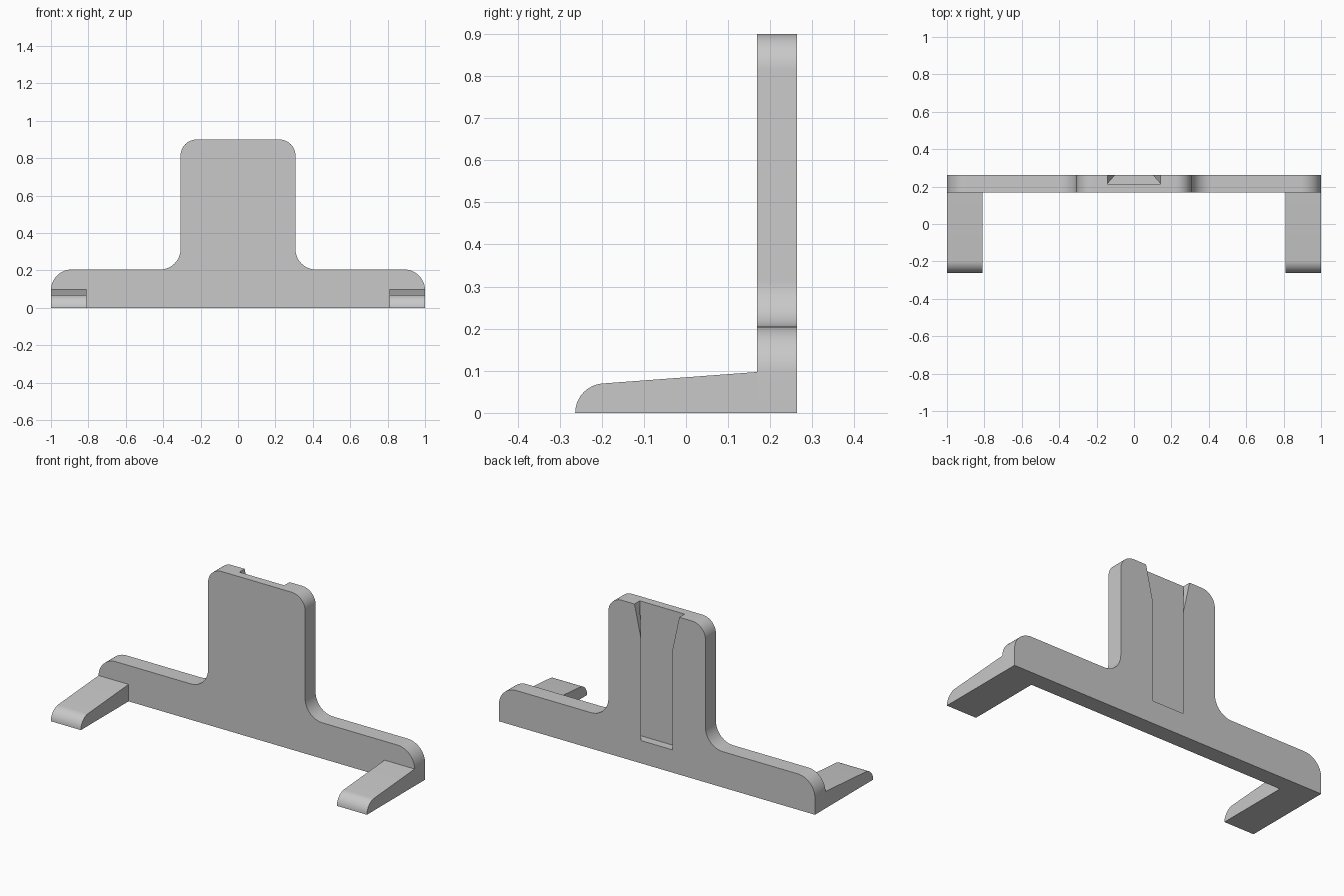
import bpy, bmesh, math
from mathutils import Vector

if "Cube" in bpy.data.objects:
    bpy.data.objects.remove(bpy.data.objects["Cube"])

FRONT, BACK = 0.168, 0.263
HEIGHT = 0.9

# Single plain grey
grey = bpy.data.materials.new("plain grey")
grey.use_nodes = True
colour = (0.58, 0.58, 0.58, 1)
grey.diffuse_color = colour
grey.node_tree.nodes["Principled BSDF"].inputs["Base Color"].default_value = colour


def make_object(name, bm):
    bmesh.ops.recalc_face_normals(bm, faces=bm.faces)
    mesh = bpy.data.meshes.new(name)
    bm.to_mesh(mesh)
    bm.free()
    obj = bpy.data.objects.new(name, mesh)
    bpy.context.collection.objects.link(obj)
    mesh.materials.append(grey)
    return obj


def extrude(name, points, offset):
    bm = bmesh.new()
    face = bm.faces.new([bm.verts.new(p) for p in points])
    moved = bmesh.ops.extrude_face_region(bm, geom=[face])["geom"]
    bmesh.ops.translate(bm, vec=offset,
                        verts=[g for g in moved if isinstance(g, bmesh.types.BMVert)])
    return make_object(name, bm)


def arc(cx, cz, rx, rz, start, end, steps=12):
    angles = [math.radians(start + (end - start) * i / steps) for i in range(steps + 1)]
    return [(cx + rx * math.cos(a), cz + rz * math.sin(a)) for a in angles]


def select_only(obj):
    bpy.ops.object.select_all(action='DESELECT')
    obj.select_set(True)
    bpy.context.view_layer.objects.active = obj


# Upright plate: low bar with a rounded tower, mirrored about the centre
half = [(1, 0)]
half += arc(0.89, 0.095, 0.11, 0.11, 0, 90)
half += arc(0.417, 0.315, 0.11, 0.11, 270, 180)
half += arc(0.222, HEIGHT - 0.085, 0.085, 0.085, 0, 90)
outline = half + [(-x, z) for x, z in reversed(half)]
plate = extrude("upright_plate", [(x, FRONT, z) for x, z in outline],
                Vector((0, BACK - FRONT, 0)))

# Dovetail slot in the back, flaring open at the top
bm = bmesh.new()
floor_half, floor_y = 0.142, 0.215
rings = []
for z, opening in ((0.13, 0.1), (0.71, 0.1), (HEIGHT, 0.142), (0.95, 0.142)):
    side = [(floor_half, floor_y), (opening, BACK), (opening, 0.3)]
    ring = [(-x, y) for x, y in side] + side[::-1]
    rings.append([bm.verts.new((x, y, z)) for x, y in ring])
for a, b in zip(rings, rings[1:]):
    for i in range(6):
        j = (i + 1) % 6
        if i < 3:
            bm.faces.new((a[i], a[j], b[i]))
            bm.faces.new((a[j], b[j], b[i]))
        else:
            bm.faces.new((a[i], a[j], b[j]))
            bm.faces.new((a[i], b[j], b[i]))
bm.faces.new(rings[0])
bm.faces.new(rings[-1])
cutter = make_object("slot_cutter", bm)
cutter.hide_render = True

cut = plate.modifiers.new("slot", 'BOOLEAN')
cut.operation = 'DIFFERENCE'
cut.solver = 'EXACT'
cut.object = cutter
select_only(plate)
bpy.ops.object.modifier_apply(modifier=cut.name)
bpy.data.objects.remove(cutter)

# Feet: sloping bars with rounded toes
profile = [(FRONT, 0), (FRONT, 0.097)] + arc(-0.193, 0, 0.07, 0.07, 94, 180)
feet = [extrude(name, [(x, y, z) for y, z in profile], Vector((0.19, 0, 0)))
        for name, x in (("left_foot", 0.81), ("right_foot", -1))]

for obj in [plate] + feet:
    select_only(obj)
    bpy.ops.object.shade_smooth_by_angle(angle=math.radians(30))
